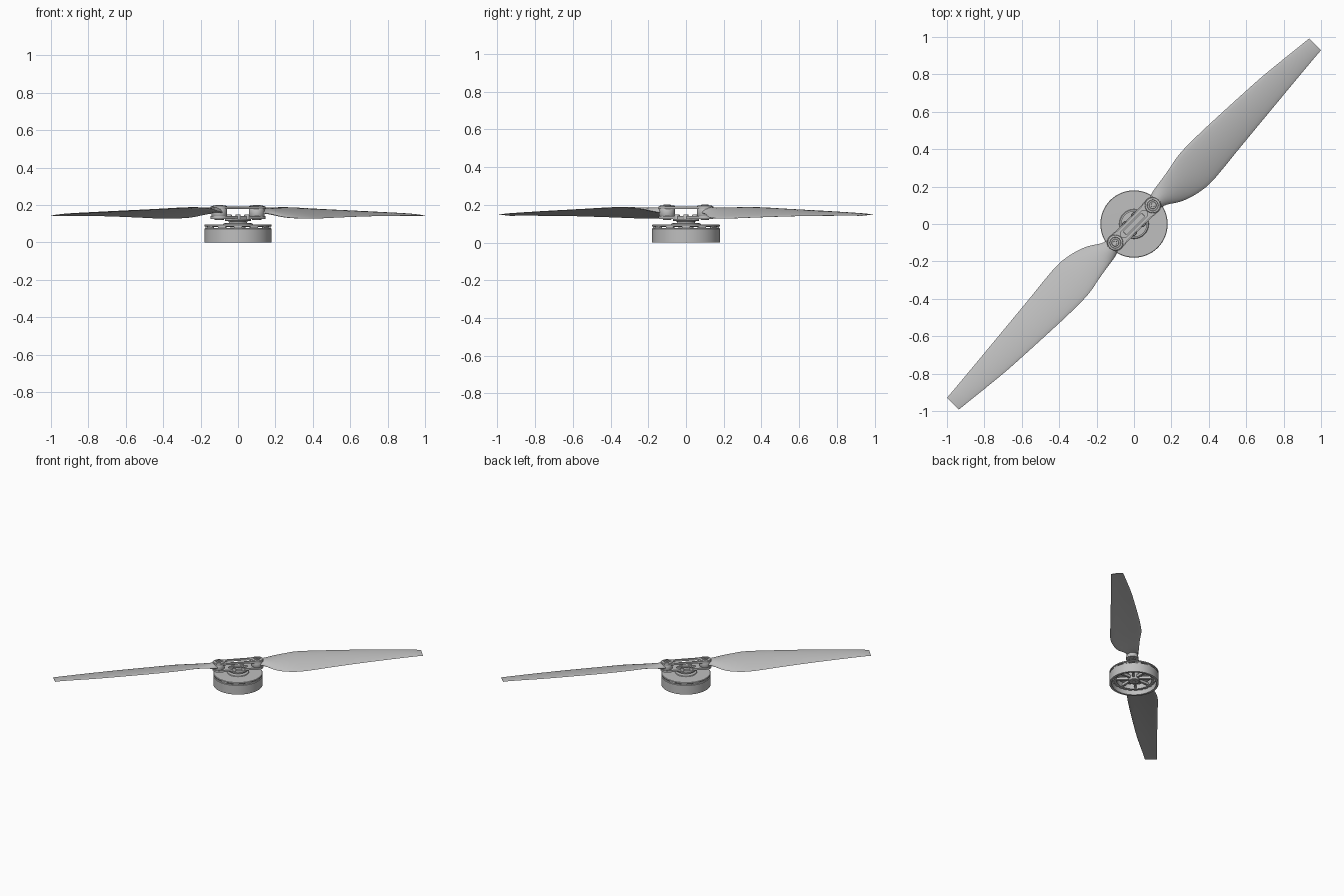
import bpy, bmesh
from math import sin, cos, pi, radians, sqrt

if "Cube" in bpy.data.objects:
    bpy.data.objects.remove(bpy.data.objects["Cube"], do_unlink=True)

grey = bpy.data.materials.new("light_grey")
grey.use_nodes = True
grey.diffuse_color = (0.52, 0.52, 0.52, 1)
grey.node_tree.nodes["Principled BSDF"].inputs["Base Color"].default_value = grey.diffuse_color


def finish(name, bm, turn=0.0, angle=35):
    """Turn a bmesh into a shaded object, rotated about z."""
    bmesh.ops.recalc_face_normals(bm, faces=bm.faces)
    mesh = bpy.data.meshes.new(name)
    bm.to_mesh(mesh)
    bm.free()
    mesh.materials.append(grey)
    ob = bpy.data.objects.new(name, mesh)
    bpy.context.collection.objects.link(ob)
    ob.rotation_euler.z = turn
    bpy.ops.object.select_all(action='DESELECT')
    ob.select_set(True)
    bpy.context.view_layer.objects.active = ob
    bpy.ops.object.shade_smooth_by_angle(angle=radians(angle))
    return ob


def lathe(name, profile, at=(0, 0), seg=32, closed=False):
    """Revolve (radius, z) points about a vertical axis."""
    bm = bmesh.new()
    rings = [[bm.verts.new((at[0] + r * cos(2 * pi * i / seg), at[1] + r * sin(2 * pi * i / seg), z))
              for i in range(seg)] for r, z in profile]
    pairs = list(zip(rings, rings[1:]))
    if closed:
        pairs.append((rings[-1], rings[0]))
    for a, b in pairs:
        for i in range(seg):
            j = (i + 1) % seg
            bm.faces.new((a[i], a[j], b[j], b[i]))
    if not closed:
        bm.faces.new(rings[0])
        bm.faces.new(rings[-1])
    return finish(name, bm)


def box(name, centre, size, turn=0.0):
    bm = bmesh.new()
    bmesh.ops.create_cube(bm, size=1)
    for v in bm.verts:
        v.co = [c + s * k for c, s, k in zip(centre, size, v.co)]
    return finish(name, bm, turn)


def dogbone(half, radius, waist, n=12):
    """Outline with round ends and a narrower middle."""
    pts = []
    for side in (1, -1):
        pts += [(side * (half + radius * cos(a)), side * radius * sin(a))
                for a in (-pi / 2 + pi * i / n for i in range(n + 1))]
        pts += [(side * half * f, side * waist) for f in (0.6, -0.6)]
    return pts


def slotted_plate(name, z0, z1, outer, inner):
    """Plate between two matching outlines, laid along the blade axis."""
    bm = bmesh.new()
    loops = [[bm.verts.new((x, y, z)) for x, y in line]
             for line, z in ((outer, z0), (outer, z1), (inner, z1), (inner, z0))]
    n = len(outer)
    for k in range(4):
        a, b = loops[k], loops[(k + 1) % 4]
        for i in range(n):
            j = (i + 1) % n
            bm.faces.new((a[i], a[j], b[j], b[i]))
    return finish(name, bm, pi / 4)


# Blade stations: distance, left edge, right edge, left height, right height, thickness
STATIONS = [
    (0.150, 0.036, -0.036, 0.161, 0.159, 0.030),
    (0.195, 0.052, -0.050, 0.166, 0.152, 0.028),
    (0.262, 0.062, -0.092, 0.178, 0.135, 0.023),
    (0.340, 0.075, -0.120, 0.184, 0.129, 0.019),
    (0.431, 0.092, -0.134, 0.186, 0.128, 0.017),
    (0.537, 0.095, -0.128, 0.183, 0.130, 0.016),
    (0.660, 0.092, -0.115, 0.178, 0.134, 0.014),
    (0.900, 0.081, -0.092, 0.169, 0.140, 0.011),
    (1.060, 0.071, -0.077, 0.163, 0.142, 0.009),
    (1.300, 0.046, -0.055, 0.153, 0.143, 0.006),
    (1.364, 0.039, -0.050, 0.148, 0.142, 0.004),
]


def smooth_stations(sub=4):
    out = []
    for k in range(len(STATIONS) - 1):
        p0, p1 = STATIONS[max(k - 1, 0)], STATIONS[k]
        p2, p3 = STATIONS[k + 1], STATIONS[min(k + 2, len(STATIONS) - 1)]
        for s in range(sub):
            t = s / sub
            row = []
            for i, (a, b, c, d) in enumerate(zip(p0, p1, p2, p3)):
                # finite-difference tangents that respect uneven spacing
                w = p2[0] - p1[0]
                m1 = (c - a) / (p2[0] - p0[0]) * w
                m2 = (d - b) / (p3[0] - p1[0]) * w
                row.append(b + (c - b) * t if i == 0 else
                           (2*t**3 - 3*t**2 + 1) * b + (t**3 - 2*t**2 + t) * m1
                           + (3*t**2 - 2*t**3) * c + (t**3 - t**2) * m2)
            out.append(row)
    return out + [STATIONS[-1]]


def blade(name, turn, n=10):
    bm = bmesh.new()
    rings = []
    for u, vl, vr, zl, zr, thick in smooth_stations():
        ring = []
        for i in range(2 * n):
            a = pi * i / n
            f = (1 - cos(a)) / 2
            mid = zl + (zr - zl) * f + thick * 0.5 * sin(a) ** 2
            ring.append(bm.verts.new((u, vl + (vr - vl) * f, mid + thick / 2 * sin(a))))
        rings.append(ring)
    for a, b in zip(rings, rings[1:]):
        for i in range(2 * n):
            j = (i + 1) % (2 * n)
            bm.faces.new((a[i], a[j], b[j], b[i]))
    bm.faces.new(rings[0])
    bm.faces.new(rings[-1])
    return finish(name, bm, turn, 50)


# Motor bell: outer wall, vented gap with posts, top disc
lathe("motor_wall", [(0.18, 0.0), (0.18, 0.073), (0.177, 0.076), (0.163, 0.076), (0.163, 0.0)],
      seg=64, closed=True)
for i in range(12):
    box("vent_post", (0.168, 0, 0.081), (0.014, 0.045, 0.014), 2 * pi * i / 12)
lathe("motor_top", [(0.163, 0.083), (0.18, 0.086), (0.18, 0.093), (0.177, 0.096), (0.08, 0.097)], seg=64)

# Motor underside: boss, spokes and stator ring
lathe("shaft_boss", [(0.014, 0.016), (0.036, 0.016), (0.04, 0.02), (0.04, 0.085), (0.014, 0.085)], closed=True)
lathe("motor_shaft", [(0.013, 0.012), (0.013, 0.09)], seg=20)
for i in range(8):
    box("spoke", (0.085, 0, 0.045), (0.1, 0.016, 0.02), 2 * pi * i / 8)
lathe("stator_ring", [(0.13, 0.03), (0.148, 0.03), (0.148, 0.07), (0.13, 0.07)], seg=64, closed=True)
for i in range(24):
    box("stator_tooth", (0.152, 0, 0.05), (0.012, 0.024, 0.034), 2 * pi * i / 24)

# Hub between motor and blade clamp
lathe("hub", [(0.08, 0.096), (0.076, 0.102), (0.048, 0.105), (0.046, 0.112),
              (0.07, 0.116), (0.07, 0.125), (0.02, 0.126)], seg=40)
for i in range(4):
    a = pi / 2 * i
    lathe("hub_screw", [(0.014, 0.124), (0.014, 0.145), (0.012, 0.148), (0.007, 0.148), (0.006, 0.143)],
          at=(0.047 * cos(a), 0.047 * sin(a)), seg=16)

# Clamp plates holding both blades
ARM = 0.1 * sqrt(2)
slotted_plate("lower_clamp", 0.126, 0.141, dogbone(ARM, 0.046, 0.042), dogbone(0.06, 0.012, 0.012))
slotted_plate("upper_clamp", 0.178, 0.191, dogbone(ARM, 0.046, 0.036), dogbone(0.075, 0.02, 0.02))

# Pivots, bolts and blades, repeated on both sides
for side, s in (("left", 1), ("right", -1)):
    at = (0.1 * s, 0.1 * s)
    lathe(side + "_blade_root", [(0.04, 0.141), (0.042, 0.145), (0.042, 0.174), (0.04, 0.178)], at=at)
    lathe(side + "_pivot_washer", [(0.042, 0.191), (0.04, 0.195), (0.03, 0.197), (0.028, 0.194)], at=at)
    lathe(side + "_pivot_bolt", [(0.02, 0.19), (0.02, 0.199), (0.018, 0.201), (0.01, 0.201), (0.009, 0.195)],
          at=at, seg=24)
    lathe(side + "_pivot_nut", [(0.024, 0.12), (0.026, 0.122), (0.026, 0.128)], at=at, seg=6)
    blade(side + "_blade", pi / 4 + (0 if s > 0 else pi))
